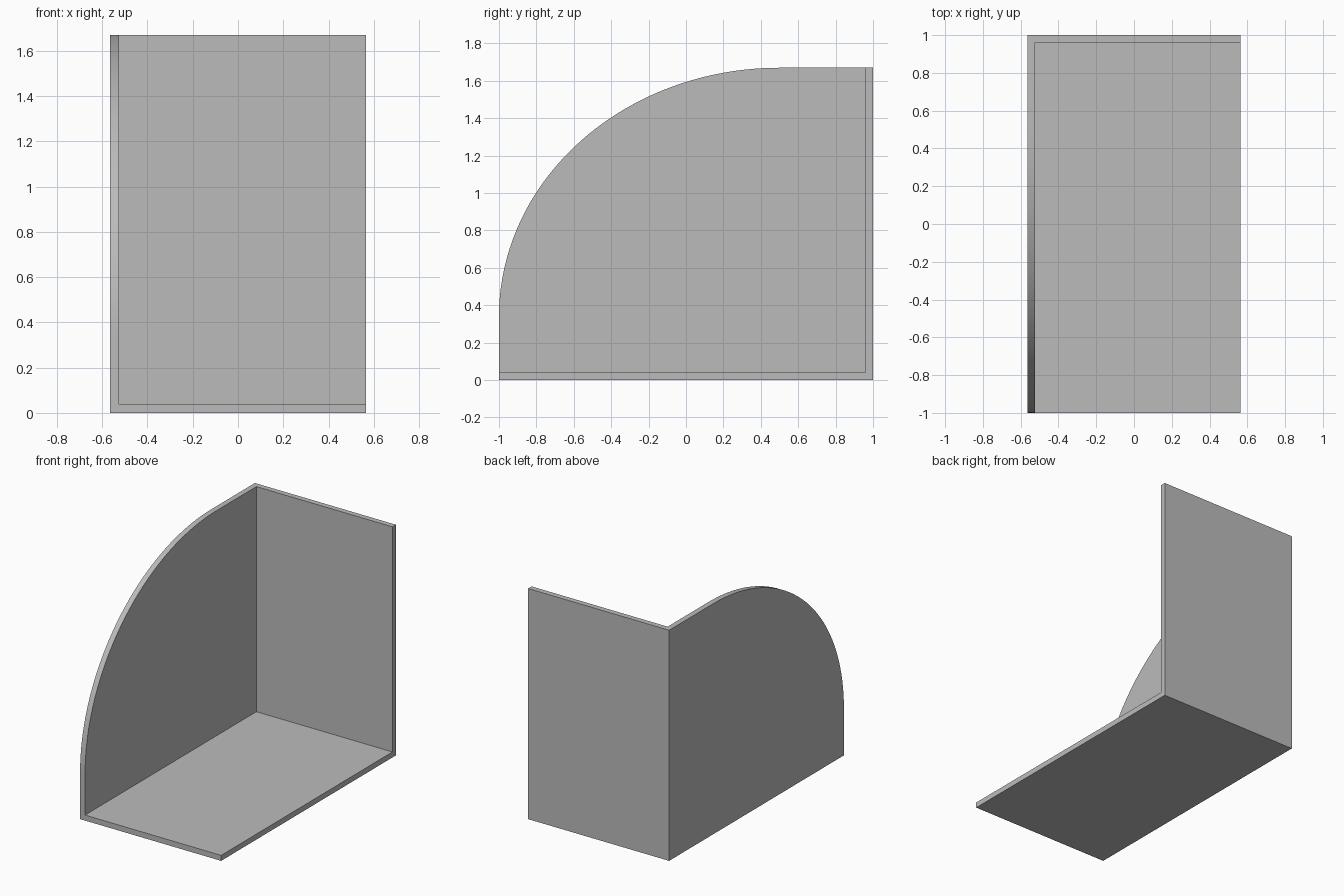
import bpy, bmesh
from math import sin, cos, pi

if "Cube" in bpy.data.objects:
    bpy.data.objects.remove(bpy.data.objects["Cube"], do_unlink=True)

HALF_W, HALF_D, HEIGHT, WALL = 0.565, 1.0, 1.67, 0.04
CURVE_Y, CURVE_Z, STEPS = 1.5, 1.33, 40

grey = bpy.data.materials.new("plain grey")
grey.use_nodes = True
colour = (0.5, 0.5, 0.5, 1)
grey.diffuse_color = colour
grey.node_tree.nodes["Principled BSDF"].inputs["Base Color"].default_value = colour


def extrude_x(name, profile, x0, x1):
    """Solid made by extruding a (y, z) outline from x0 to x1."""
    bm = bmesh.new()
    face = bm.faces.new([bm.verts.new((x0, y, z)) for y, z in profile])
    moved = bmesh.ops.extrude_face_region(bm, geom=[face])["geom"]
    verts = [v for v in moved if isinstance(v, bmesh.types.BMVert)]
    bmesh.ops.translate(bm, verts=verts, vec=(x1 - x0, 0, 0))
    bmesh.ops.recalc_face_normals(bm, faces=bm.faces)
    mesh = bpy.data.meshes.new(name)
    bm.to_mesh(mesh)
    bm.free()
    mesh.materials.append(grey)
    obj = bpy.data.objects.new(name, mesh)
    bpy.context.collection.objects.link(obj)
    return obj


# Side outline: square at the back and bottom, elliptical front top corner
outline = [(HALF_D, HEIGHT), (HALF_D, 0), (-HALF_D, 0)]
for i in range(STEPS + 1):
    a = pi / 2 * i / STEPS
    outline.append((-HALF_D + CURVE_Y * (1 - cos(a)), HEIGHT - CURVE_Z * (1 - sin(a))))
bracket = extrude_x("corner_bracket", outline, -HALF_W, HALF_W)

# Hollow out the inside, leaving floor, back wall and curved side wall
inner_back = HALF_D - WALL
hollow = [(-2, WALL), (inner_back, WALL), (inner_back, 2), (-2, 2)]
cutter = extrude_x("hollow_cutter", hollow, WALL - HALF_W, 1)
cutter.hide_render = True

cut = bracket.modifiers.new("hollow", "BOOLEAN")
cut.operation = "DIFFERENCE"
cut.solver = "EXACT"
cut.object = cutter
bpy.context.view_layer.objects.active = bracket
bpy.ops.object.select_all(action="DESELECT")
bracket.select_set(True)
bpy.ops.object.modifier_apply(modifier=cut.name)
bpy.data.objects.remove(cutter, do_unlink=True)

# Smooth the curved rim, keep the corners sharp
bpy.ops.object.shade_smooth_by_angle(angle=pi / 6)
